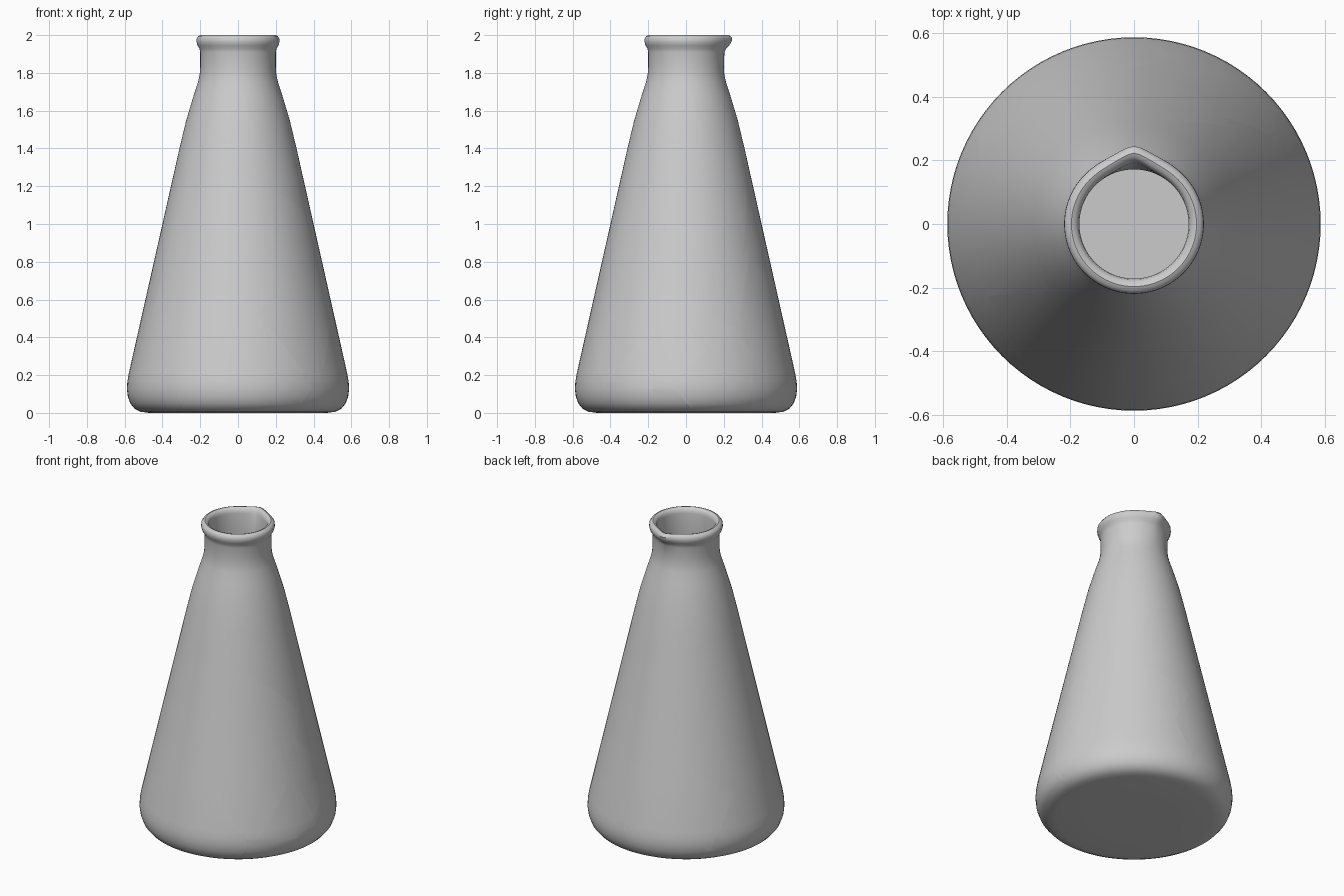
import bpy, bmesh, math
from mathutils import Vector

if "Cube" in bpy.data.objects:
    bpy.data.objects.remove(bpy.data.objects["Cube"])

SEGMENTS = 96

# wall profile (radius, height): outside from base centre up, over the lip, down inside
PROFILE = [(0, 0), (0.25, 0), (0.47, 0), (0.515, 0.006), (0.547, 0.022), (0.569, 0.048),
           (0.583, 0.085), (0.588, 0.125), (0.586, 0.165), (0.578, 0.21), (0.515, 0.49),
           (0.435, 0.845), (0.355, 1.2), (0.31, 1.4), (0.274, 1.55), (0.235, 1.68),
           (0.212, 1.75), (0.203, 1.79), (0.2, 1.83), (0.2, 1.91), (0.204, 1.93),
           (0.214, 1.945), (0.22, 1.965), (0.219, 1.982), (0.21, 1.995), (0.197, 2.0),
           (0.184, 1.995), (0.175, 1.982), (0.172, 1.965), (0.172, 1.83), (0.175, 1.785),
           (0.184, 1.74), (0.207, 1.67), (0.246, 1.54), (0.282, 1.39), (0.327, 1.19),
           (0.486, 0.485), (0.55, 0.205), (0.558, 0.16), (0.558, 0.12), (0.55, 0.085),
           (0.533, 0.055), (0.505, 0.037), (0.465, 0.03), (0.25, 0.03), (0, 0.03)]

# one point inside each shard; cracks lie midway between neighbouring points
SHARDS = {
    "neck": (0.20, 0.06, 1.38), "front_wall": (-0.02, -0.28, 0.80),
    "left_wall": (-0.37, 0.14, 0.88), "back_wall": (0.10, 0.50, 1.00),
    "right_wall_upper": (0.28, 0.10, 1.10), "right_wall_front": (0.39, -0.28, 0.80),
    "front_base": (0.13, -0.40, 0.17), "left_base": (-0.45, -0.05, 0.0),
    "back_base": (-0.05, 0.35, 0.30), "right_front_lower": (0.38, -0.30, 0.38),
    "right_lower": (0.42, -0.20, 0.30), "right_base": (0.38, -0.22, 0.0),
    "right_chip_a": (0.42, 0.03, 0.47), "right_chip_b": (0.44, 0.08, 0.44),
    "right_chip_c": (0.43, 0.03, 0.40), "right_middle": (0.43, 0.17, 0.61),
    "right_back_base": (0.40, 0.13, 0.26), "back_right_wall": (0.30, 0.37, 0.52),
    "back_right_base": (0.22, 0.37, 0.20),
}


def make_flask():
    bm = bmesh.new()
    verts = [bm.verts.new((0, r, z)) for r, z in PROFILE]
    edges = [bm.edges.new(pair) for pair in zip(verts, verts[1:])]
    bmesh.ops.spin(bm, geom=verts + edges, cent=(0, 0, 0), axis=(0, 0, 1),
                   angle=math.tau, steps=SEGMENTS, use_duplicate=False)
    bmesh.ops.remove_doubles(bm, verts=bm.verts, dist=1e-4)
    # pouring spout pulled out of the lip towards the back
    for v in bm.verts:
        if v.co.z > 1.9:
            off = abs(math.atan2(v.co.x, v.co.y))
            pull = 0.026 * math.exp(-(off / 0.26) ** 1.6)
            pull *= min(1, (v.co.z - 1.9) / 0.08)
            v.co += Vector((v.co.x, v.co.y, 0)).normalized() * pull
    bmesh.ops.recalc_face_normals(bm, faces=bm.faces)
    return bm


def cut_shard(source, seed, others):
    bm = source.copy()
    for other in others:
        normal = (other - seed).normalized()
        cut = bmesh.ops.bisect_plane(
            bm, geom=bm.verts[:] + bm.edges[:] + bm.faces[:], dist=1e-6,
            plane_co=(seed + other) / 2, plane_no=normal, clear_outer=True)
        rim = [e for e in cut["geom_cut"]
               if isinstance(e, bmesh.types.BMEdge) and e.is_boundary]
        if rim:
            bmesh.ops.triangle_fill(bm, edges=rim, use_beauty=True, normal=normal)
    bmesh.ops.recalc_face_normals(bm, faces=bm.faces)
    return bm


# cracked flask, shard by shard
flask = make_flask()
points = {name: Vector(p) for name, p in SHARDS.items()}
for name, seed in points.items():
    shard = cut_shard(flask, seed, [p for n, p in points.items() if n != name])
    mesh = bpy.data.meshes.new(name)
    shard.to_mesh(mesh)
    shard.free()
    obj = bpy.data.objects.new("flask_" + name, mesh)
    bpy.context.collection.objects.link(obj)
    obj.select_set(True)
    bpy.context.view_layer.objects.active = obj
flask.free()
bpy.ops.object.shade_smooth_by_angle(angle=math.radians(40))
